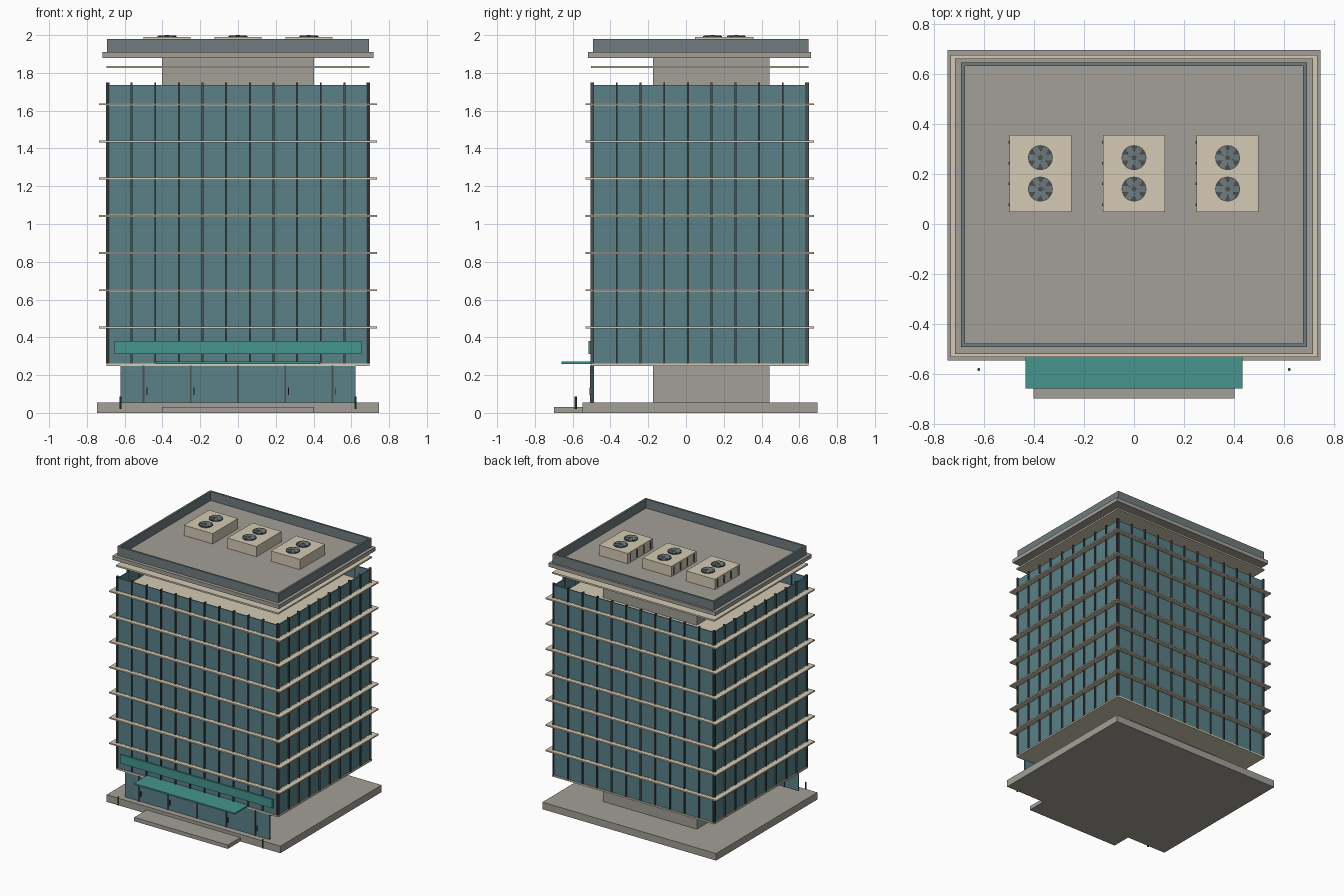
import bpy, math

if "Cube" in bpy.data.objects:
    bpy.data.objects.remove(bpy.data.objects["Cube"])

def material(name, r, g, b):
    m = bpy.data.materials.new(name)
    m.diffuse_color = (r, g, b, 1)
    m.use_nodes = True
    m.node_tree.nodes["Principled BSDF"].inputs["Base Color"].default_value = m.diffuse_color
    return m

CONCRETE = material("concrete", 0.36, 0.35, 0.31)
BEIGE = material("beige", 0.66, 0.59, 0.46)
GLASS = material("glass", 0.10, 0.22, 0.25)
TEAL = material("teal", 0.06, 0.30, 0.27)
SLATE = material("slate", 0.16, 0.20, 0.21)
DARK = material("dark_metal", 0.07, 0.08, 0.08)

def box(name, x0, x1, y0, y1, z0, z1, mat):
    verts = [(x, y, z) for z in (z0, z1) for x, y in ((x0, y0), (x1, y0), (x1, y1), (x0, y1))]
    faces = [(3, 2, 1, 0), (4, 5, 6, 7)] + [(i, (i + 1) % 4, (i + 1) % 4 + 4, i + 4) for i in range(4)]
    me = bpy.data.meshes.new(name)
    me.from_pydata(verts, [], faces)
    ob = bpy.data.objects.new(name, me)
    bpy.context.collection.objects.link(ob)
    me.materials.append(mat)
    return ob

def cylinder(name, x, y, z0, z1, r, mat, sides=24):
    bpy.ops.mesh.primitive_cylinder_add(vertices=sides, radius=r, depth=z1 - z0,
                                        location=(x, y, (z0 + z1) / 2))
    ob = bpy.context.object
    ob.name = name
    ob.data.materials.append(mat)
    bpy.ops.object.shade_smooth_by_angle()
    return ob

def walls(name, x, y0, y1, z0, z1, t, mat):
    # four walls around an open rectangle
    box(name + "_front", -x, x, y0, y0 + t, z0, z1, mat)
    box(name + "_back", -x, x, y1 - t, y1, z0, z1, mat)
    box(name + "_left", -x, -x + t, y0 + t, y1 - t, z0, z1, mat)
    box(name + "_right", x - t, x, y0 + t, y1 - t, z0, z1, mat)

# Plinth, step and core
box("plinth", -0.747, 0.747, -0.547, 0.697, 0, 0.055, CONCRETE)
box("entrance_step", -0.403, 0.403, -0.70, -0.547, 0, 0.03, CONCRETE)
box("core", -0.403, 0.403, -0.175, 0.443, 0.055, 1.88, CONCRETE)

# Floor slabs, with wider sunshades on the middle seven
for i in range(9):
    z = 0.255 + i * 0.197
    box("floor_slab", -0.697, 0.697, -0.503, 0.648, z - 0.006, z + 0.006, BEIGE)
    if 0 < i < 8:
        walls("sunshade", 0.735, -0.533, 0.678, z - 0.005, z + 0.005, 0.05, BEIGE)

# Curtain wall and mullions
walls("curtain_wall", 0.69, -0.496, 0.641, 0.261, 1.737, 0.008, GLASS)
for i in range(12):
    x = -0.688 + i * 1.376 / 11
    for y in (-0.496, 0.641):
        box("mullion", x - 0.005, x + 0.005, y - 0.01, y + 0.01, 0.261, 1.75, DARK)
for i in range(10):
    y = -0.492 + i * 1.13 / 9
    for x in (-0.69, 0.69):
        box("side_mullion", x - 0.01, x + 0.01, y - 0.005, y + 0.005, 0.261, 1.75, DARK)

# Lobby glazing, posts and handles
box("lobby_glass", -0.622, 0.622, -0.502, -0.492, 0.055, 0.25, GLASS)
for i in range(-2, 3):
    x = i * 0.25
    box("lobby_post", x - 0.005, x + 0.005, -0.508, -0.488, 0.055, 0.25, DARK)
    if i:
        box("door_handle", x + 0.015, x + 0.02, -0.511, -0.502, 0.095, 0.135, DARK)

# Sign board, canopy and bollards
box("sign_board", -0.655, 0.655, -0.515, -0.502, 0.312, 0.38, TEAL)
box("canopy", -0.434, 0.434, -0.66, -0.46, 0.26, 0.271, TEAL)
for s in (-1, 1):
    cylinder("bollard", s * 0.622, -0.583, 0.02, 0.088, 0.006, DARK, 12)

# Roof and parapet
box("roof", -0.717, 0.717, -0.52, 0.663, 1.88, 1.91, CONCRETE)
walls("parapet", 0.693, -0.493, 0.648, 1.91, 1.98, 0.015, SLATE)

# Rooftop cooling units
for cx in (-0.375, 0, 0.375):
    box("cooling_unit", cx - 0.124, cx + 0.124, 0.048, 0.357, 1.91, 1.99, BEIGE)
    for k in range(4):
        y = 0.078 + k * 0.083
        box("vent_slat", cx - 0.128, cx - 0.124, y - 0.005, y + 0.005, 1.92, 1.98, DARK)
    for cy in (0.14, 0.266):
        cylinder("fan_disc", cx, cy, 1.99, 1.996, 0.05, DARK)
        cylinder("fan_hub", cx, cy, 1.996, 2.0, 0.01, DARK, 12)
        for k in range(6):
            blade = box("fan_blade", 0.008, 0.046, -0.012, 0.012, -0.001, 0.001, SLATE)
            blade.location = (cx, cy, 1.997)
            blade.rotation_euler = (0.1, 0, k * math.pi / 3)
